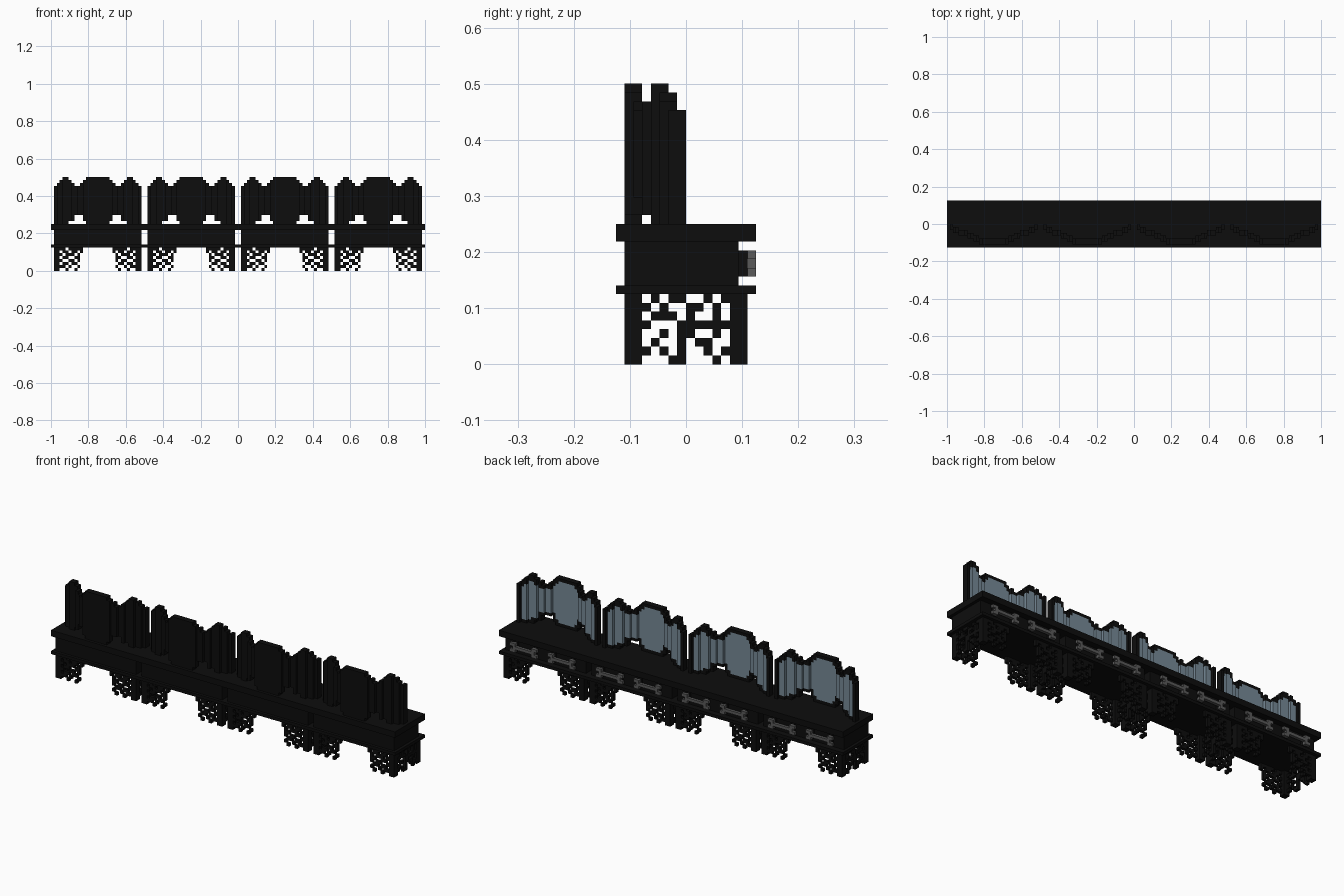
import bpy, bmesh
from mathutils import Matrix, Vector

if "Cube" in bpy.data.objects:
    bpy.data.objects.remove(bpy.data.objects["Cube"])

V = 1 / 64          # edge of one block
UNITS, W = 4, 32    # dressers in the row, blocks per dresser


def material(name, rgb):
    m = bpy.data.materials.new(name)
    m.diffuse_color = (*rgb, 1)
    m.use_nodes = True
    m.node_tree.nodes["Principled BSDF"].inputs["Base Color"].default_value = m.diffuse_color
    return m


BLACK = material("black wood", (0.004, 0.004, 0.004))
GLASS = material("mirror glass", (0.18, 0.25, 0.305))
GREY = material("grey handle", (0.1, 0.1, 0.1))


def blocks(name, boxes, mat):
    """One object from boxes given in block units: (x0, x1, y0, y1, z0, z1)."""
    bm = bmesh.new()
    for x0, x1, y0, y1, z0, z1 in boxes:
        size = Vector((x1 - x0, y1 - y0, z1 - z0)) * V
        mid = Vector(((x0 + x1) / 2 - UNITS * W / 2, (y0 + y1) / 2 - 8, (z0 + z1) / 2)) * V
        bmesh.ops.create_cube(bm, size=1, matrix=Matrix.Translation(mid) @ Matrix.Diagonal((*size, 1)))
    me = bpy.data.meshes.new(name)
    bm.to_mesh(me)
    bm.free()
    me.materials.append(mat)
    bpy.context.collection.objects.link(bpy.data.objects.new(name, me))


def mirrored(boxes):
    return boxes + [(W - b[1], W - b[0], *b[2:]) for b in boxes]


def repeated(boxes):
    return [(b[0] + W * u, b[1] + W * u, *b[2:]) for u in range(UNITS) for b in boxes]


def runs(rows):
    """Horizontal runs of filled cells, rows listed from the top (z = 7) down."""
    for i, row in enumerate(rows):
        start = None
        for j, c in enumerate(row + "."):
            if c == "#" and start is None:
                start = j
            elif c != "#" and start is not None:
                yield start, j, 7 - i
                start = None


# tabletop and lower shelf run the whole length
blocks("tabletop", [(0, UNITS * W, 0, 16, 14, 16)], BLACK)
blocks("lower_shelf", [(0, UNITS * W, 0, 16, 8, 9)], BLACK)
blocks("drawer_body", repeated([(1, 31, 1, 14, 9, 14)]), BLACK)

# corner legs
blocks("legs", repeated(mirrored([(1, 3, 1, 3, 0, 8), (1, 3, 13, 15, 0, 8)])), BLACK)

# lattice brackets between the legs
side = [".#.##..#.#",
        "#.#..##.#.",
        ".###.#..#.",
        "#...#.####"[:5] + "#####",
        "..#.##..#.",
        ".#..#.##..",
        "#.#.#..#.#",
        "...##...#."]
front = ["##.#####",
         ".##.##.#",
         "#.###.#.",
         ".##..##.",
         "#..##.#.",
         ".##.##..",
         "##.#..#.",
         "..#..#.."]
lattice = [(1, 2, 3 + a, 3 + b, z, z + 1) for a, b, z in runs(side)]
for y in (1, 14):
    lattice += [(3 + a, 3 + b, y, y + 1, z, z + 1) for a, b, z in runs(front)]
blocks("leg_lattice", repeated(mirrored(lattice)), BLACK)

# bone shaped drawer handles on black mounts
bone = [(6, 12, 15, 16, 11, 12)]
mounts = []
for k in (4, 12):
    outer, inner = (k, k + 1) if k == 4 else (k + 1, k)
    bone += [(inner, inner + 1, 15, 16, 10, 13),
             (outer, outer + 1, 15, 16, 10, 11), (outer, outer + 1, 15, 16, 12, 13)]
    mounts.append((inner, inner + 1, 14, 15, 10, 13))
blocks("drawer_handles", repeated(mirrored(bone)), GREY)
blocks("handle_mounts", repeated(mirrored(mounts)), BLACK)

# three-part folding mirror: half outline, column by column from the outer edge
tops = [29, 30, 31, 32, 32, 31, 30, 29, 29, 30, 31, 32, 32, 32, 32, 32]
bottoms = [16, 16, 16, 16, 16, 17, 17, 19, 19, 19, 17, 16, 16, 16, 16, 16]
depths = [7, 6, 6, 5, 5, 5, 4, 4, 3, 3, 2, 2, 2, 2, 2, 2]
frame, glass = [], []
for i in range(15):
    x, t, b, y = i + 1, tops[i], bottoms[i], depths[i]
    frame.append((x, x + 1, y - 1, y, b, t))            # backing layer
    if i == 0:
        frame.append((x, x + 1, y, y + 1, b, t))        # outer post
        continue
    g0 = max(bottoms[i - 1:i + 2]) + 1
    g1 = min(tops[i - 1:i + 2]) - 1
    glass.append((x, x + 1, y, y + 1, g0, g1))
    frame += [(x, x + 1, y, y + 1, b, g0), (x, x + 1, y, y + 1, g1, t)]
blocks("mirror_frame", repeated(mirrored(frame)), BLACK)
blocks("mirror_glass", repeated(mirrored(glass)), GLASS)
